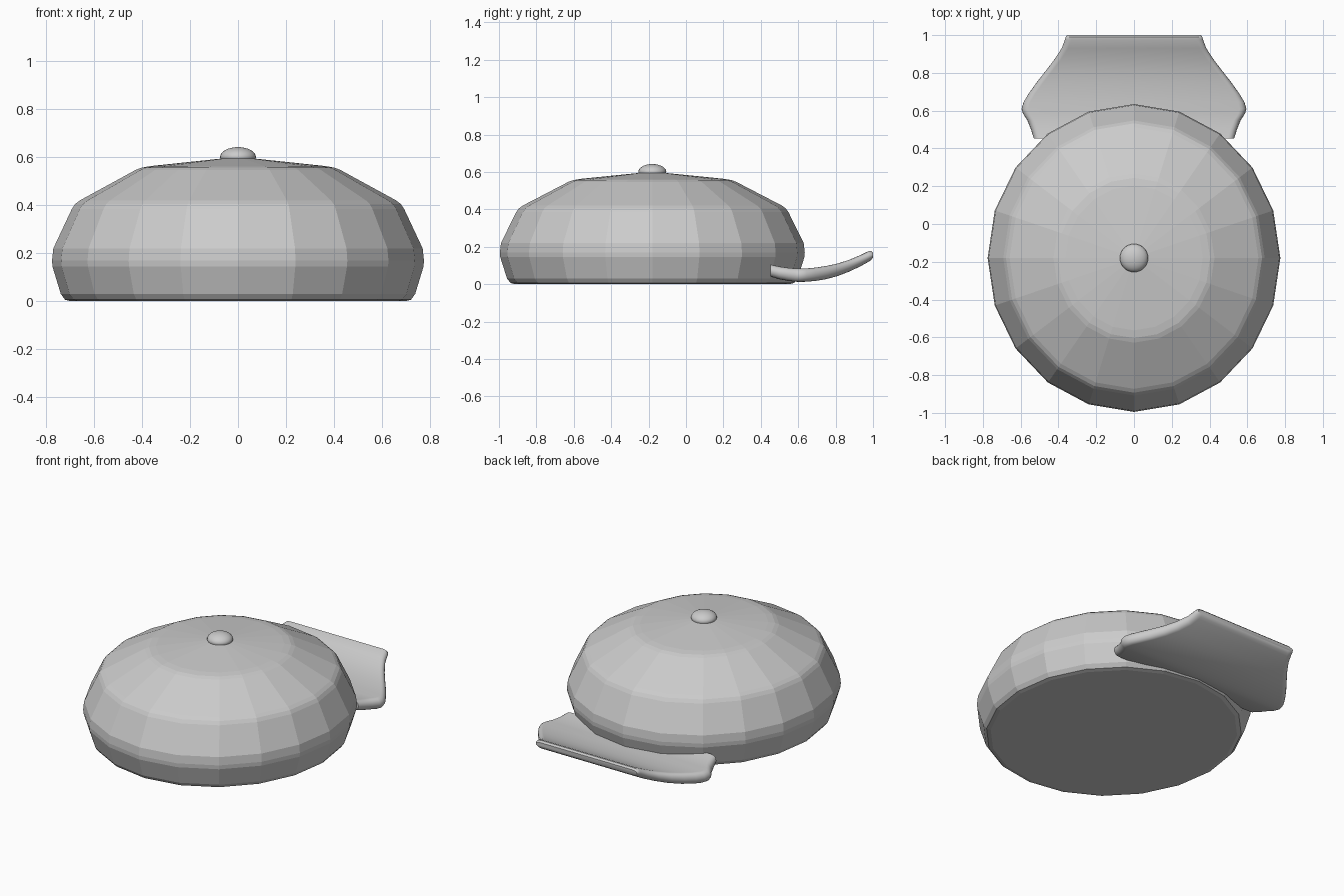
import bpy, bmesh, math

cube = bpy.data.objects.get("Cube")
if cube:
    bpy.data.objects.remove(cube)

grey = bpy.data.materials.new("grey cloth")
grey.use_nodes = True
colour = (0.6, 0.6, 0.6, 1)
grey.diffuse_color = colour
grey.node_tree.nodes["Principled BSDF"].inputs["Base Color"].default_value = colour

CENTRE_Y = -0.18


def loft(name, rings, smooth_angle=None):
    """Skin equal-length closed rings and cap both ends."""
    bm = bmesh.new()
    loops = [[bm.verts.new(p) for p in ring] for ring in rings]
    n = len(loops[0])
    for a, b in zip(loops, loops[1:]):
        for i in range(n):
            j = (i + 1) % n
            bm.faces.new((a[i], a[j], b[j], b[i]))
    bm.faces.new(loops[0][::-1])
    bm.faces.new(loops[-1])
    bmesh.ops.remove_doubles(bm, verts=bm.verts, dist=0.0005)
    bmesh.ops.recalc_face_normals(bm, faces=bm.faces)
    mesh = bpy.data.meshes.new(name)
    bm.to_mesh(mesh)
    bm.free()
    obj = bpy.data.objects.new(name, mesh)
    bpy.context.collection.objects.link(obj)
    mesh.materials.append(grey)
    if smooth_angle:
        bpy.ops.object.select_all(action="DESELECT")
        obj.select_set(True)
        bpy.context.view_layer.objects.active = obj
        bpy.ops.object.shade_smooth_by_angle(angle=math.radians(smooth_angle))
    return obj


def ellipse(rx, ry, z, sides):
    angles = [2 * math.pi * i / sides for i in range(sides)]
    return [(rx * math.cos(a), CENTRE_Y + ry * math.sin(a), z) for a in angles]


# Faceted crown: relative radius and height
crown = [(0.90, 0), (0.93, 0.006), (0.953, 0.03), (0.998, 0.145), (1, 0.17), (0.993, 0.22),
         (0.893, 0.385), (0.875, 0.405), (0.85, 0.42), (0.55, 0.547), (0.52, 0.556),
         (0.47, 0.563), (0.02, 0.6)]
loft("crown", [ellipse(0.775 * r, 0.815 * r, z, 20) for r, z in crown])

# Domed button on top
steps = [math.pi / 2 * i / 8 for i in range(8)]
dome = [(0.07, 0.585), (0.075, 0.6)]
dome += [(0.075 * math.cos(a), 0.6 + 0.042 * math.sin(a)) for a in steps[1:]]
dome.append((0.004, 0.642))
loft("top_button", [ellipse(r, r, z, 24) for r, z in dome], 40)

# Upturned brim: y, half width, underside height, top height
brim = [(0.452, 0.53, 0.04, 0.105), (0.50, 0.545, 0.026, 0.094), (0.55, 0.565, 0.017, 0.087),
        (0.585, 0.588, 0.013, 0.084), (0.61, 0.595, 0.012, 0.083), (0.645, 0.585, 0.013, 0.084),
        (0.69, 0.558, 0.017, 0.088), (0.75, 0.515, 0.027, 0.097), (0.81, 0.468, 0.043, 0.110),
        (0.87, 0.422, 0.066, 0.129), (0.93, 0.383, 0.094, 0.154), (0.975, 0.366, 0.119, 0.176),
        (0.99, 0.362, 0.129, 0.178), (1.0, 0.355, 0.142, 0.168)]


def brim_section(y, w, low, high):
    mid, half = (low + high) / 2, (high - low) / 2
    arc = [math.pi * (i / 8 - 0.5) for i in range(9)]
    right = [(w - 0.035 * (1 - math.cos(a)), y, mid + half * math.sin(a)) for a in arc]
    return right + [(-x, y, z) for x, y, z in reversed(right)]


loft("brim", [brim_section(*row) for row in brim], 40)
